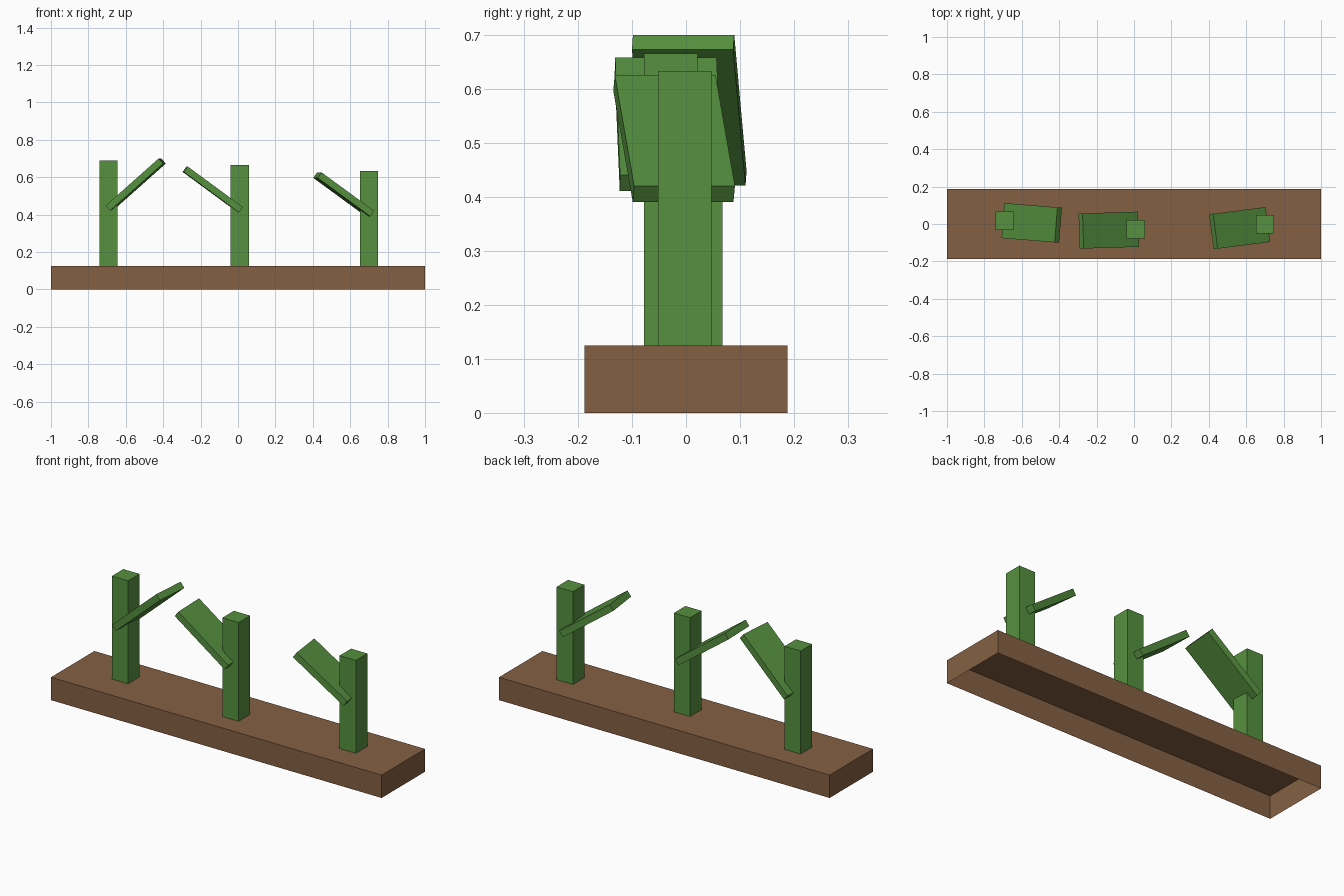
import bpy, bmesh
from math import radians
from mathutils import Matrix, Vector

default = bpy.data.objects.get("Cube")
if default:
    bpy.data.objects.remove(default, do_unlink=True)


def make_material(name, rgb):
    mat = bpy.data.materials.new(name)
    mat.use_nodes = True
    color = (*rgb, 1)
    mat.diffuse_color = color
    mat.node_tree.nodes["Principled BSDF"].inputs["Base Color"].default_value = color
    return mat


soil_brown = make_material("soil_brown", (0.235, 0.118, 0.056))
plant_green = make_material("plant_green", (0.092, 0.28, 0.05))


def box(name, size, center, mat, pitch=0, yaw=0, open_bottom=False):
    """Flat-sided box, pitched about y and then turned about z."""
    bm = bmesh.new()
    bmesh.ops.create_cube(bm, size=1)
    if open_bottom:
        bottom = [f for f in bm.faces if f.normal.z < -0.9]
        bmesh.ops.delete(bm, geom=bottom, context="FACES")
    bmesh.ops.scale(bm, vec=Vector(size), verts=bm.verts)
    mesh = bpy.data.meshes.new(name)
    bm.to_mesh(mesh)
    bm.free()
    mesh.materials.append(mat)
    obj = bpy.data.objects.new(name, mesh)
    turn = Matrix.Rotation(radians(yaw), 4, "Z") @ Matrix.Rotation(radians(pitch), 4, "Y")
    obj.matrix_world = Matrix.Translation(center) @ turn
    bpy.context.collection.objects.link(obj)
    return obj


# Planter bed: a hollow block, open underneath
BED_TOP = 0.125
box("planter_bed", (2, 0.375, BED_TOP), (0, 0, BED_TOP / 2), soil_brown, open_bottom=True)

# Sprouts: stem (x, y, top), leaf centre, leaf length, pitch, yaw
sprouts = {
    "right": ((-0.692, 0.018, 0.688), (-0.547, 0.006, 0.56), 0.38, -41.5, -4.6),
    "middle": ((0.009, -0.028, 0.665), (-0.135, -0.033, 0.534), 0.367, 36.3, 1.8),
    "left": ((0.7, -0.002, 0.633), (0.565, -0.022, 0.508), 0.35, 36, 7.3),
}
for side, ((x, y, top), leaf_center, length, pitch, yaw) in sprouts.items():
    height = top - BED_TOP
    box(side + "_stem", (0.098, 0.099, height), (x, y, BED_TOP + height / 2),
        plant_green, open_bottom=True)
    box(side + "_leaf", (length, 0.188, 0.036), leaf_center, plant_green, pitch, yaw)
